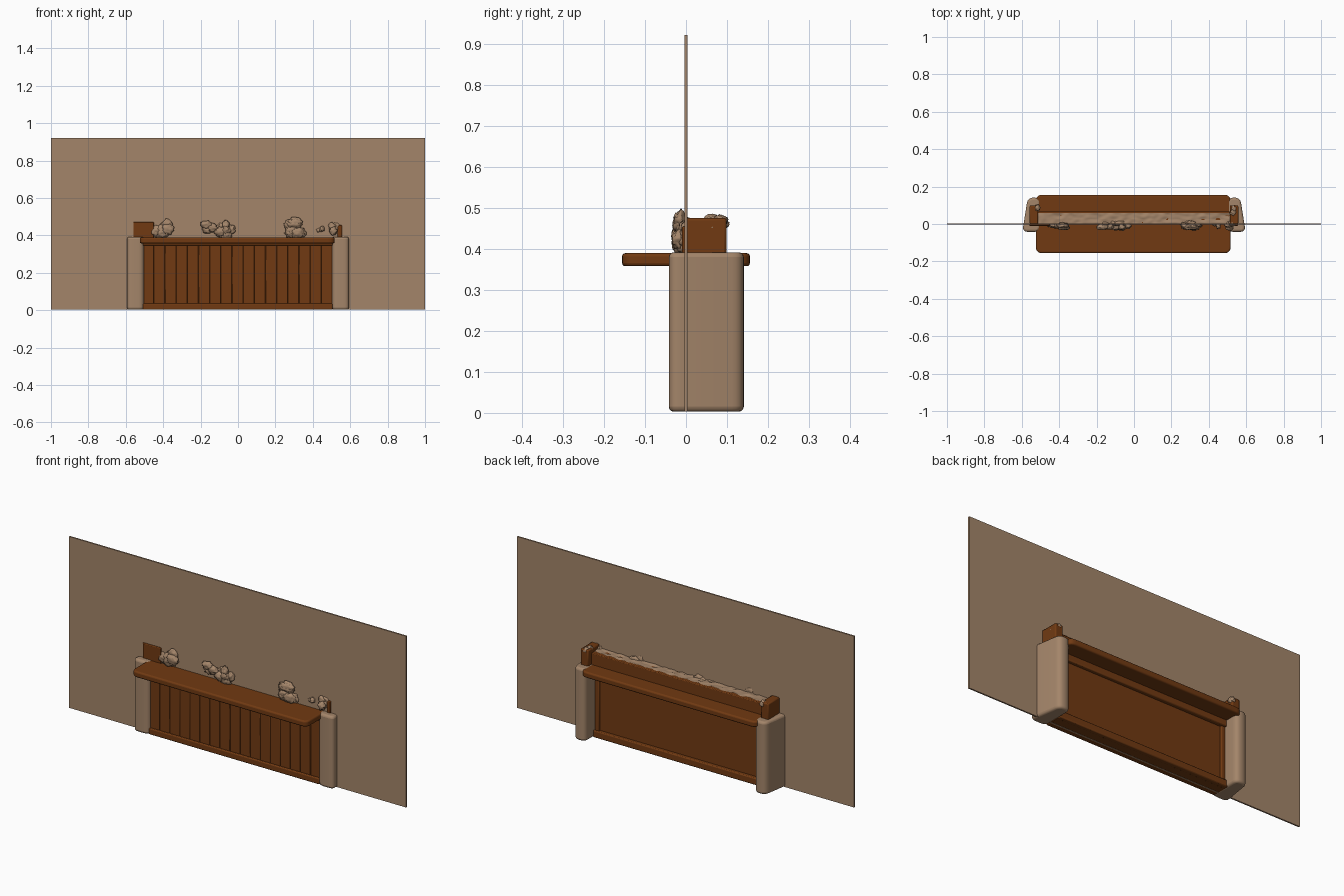
import bpy, bmesh, math, random
from mathutils import Vector, noise

if "Cube" in bpy.data.objects:
    bpy.data.objects.remove(bpy.data.objects["Cube"])

random.seed(4)


def material(name, col):
    m = bpy.data.materials.new(name)
    m.diffuse_color = (*col, 1)
    m.use_nodes = True
    m.node_tree.nodes["Principled BSDF"].inputs["Base Color"].default_value = m.diffuse_color
    return m


TAN = material("tan plaster", (0.37, 0.235, 0.143))
BROWN = material("brown wood", (0.165, 0.042, 0.006))


def finish(bm, name, mat, bevel=0.0, segments=2):
    bmesh.ops.recalc_face_normals(bm, faces=bm.faces)
    me = bpy.data.meshes.new(name)
    bm.to_mesh(me)
    bm.free()
    ob = bpy.data.objects.new(name, me)
    bpy.context.collection.objects.link(ob)
    me.materials.append(mat)
    bpy.context.view_layer.objects.active = ob
    ob.select_set(True)
    if bevel:
        md = ob.modifiers.new("bevel", 'BEVEL')
        md.width = bevel
        md.segments = segments
        md.limit_method = 'ANGLE'
        bpy.ops.object.shade_smooth_by_angle(angle=math.radians(40))
    ob.select_set(False)
    return ob


def box(name, x, y, z, mat, bevel=0.0):
    bm = bmesh.new()
    bmesh.ops.create_cube(bm, size=1)
    for v in bm.verts:
        v.co = Vector([a + (b - a) * (c + 0.5) for (a, b), c in zip((x, y, z), v.co)])
    return finish(bm, name, mat, bevel)


def rounded_prism(name, pts, radius, z0, z1, mat, bevel):
    """Extrude a polygon whose corners are rounded."""
    bm = bmesh.new()
    out = []
    n = len(pts)
    for i in range(n):
        p, a, b = (Vector(pts[j % n]) for j in (i, i - 1, i + 1))
        s = p + (a - p).normalized() * radius
        e = p + (b - p).normalized() * radius
        for k in range(6):
            t = k / 5
            out.append(s * (1 - t) ** 2 + p * 2 * t * (1 - t) + e * t * t)
    f = bm.faces.new([bm.verts.new((p.x, p.y, z0)) for p in out])
    r = bmesh.ops.extrude_face_region(bm, geom=[f])
    for v in r["geom"]:
        if isinstance(v, bmesh.types.BMVert):
            v.co.z = z1
    return finish(bm, name, mat, bevel, 3)


def lump(name, cx, cz, w, h, cy=-0.006, d=0.045, count=6):
    """Cluster of rough, noise-displaced pebbles."""
    bm = bmesh.new()
    for _ in range(count):
        r = bmesh.ops.create_icosphere(bm, subdivisions=3, radius=1)
        off = Vector([random.uniform(-0.5, 0.5) for _ in range(3)])
        for v in r["verts"]:
            k = 1 + 0.45 * noise.noise(v.co * 2.2 + off * 20)
            q = v.co * k * 0.5 + off * 0.95
            v.co = Vector((cx + q.x * w * 0.6, cy + q.y * d * 0.6, cz + q.z * h * 0.65))
    ob = finish(bm, name, TAN)
    ob.data.shade_smooth()


# Backdrop wall
box("wall", (-1, 1), (-0.004, 0.004), (0.003, 0.922), TAN)

# Rounded plaster pillars at both ends
for side, s in (("left", -1), ("right", 1)):
    foot = [(s * 0.502, -0.042), (s * 0.597, -0.042), (s * 0.568, 0.141), (s * 0.502, 0.141)]
    rounded_prism(side + "_pillar", foot, 0.03, 0.003, 0.392, TAN, 0.012)

# Planked front of the counter
N, X0, X1 = 17, -0.51, 0.505
step = (X1 - X0) / N
for i in range(N):
    box("front_plank", (X0 + i * step, X0 + (i + 1) * step),
        (-0.022, 0.0), (0.02, 0.37), BROWN, 0.003)
box("front_base_rail", (X0, X1), (-0.032, 0), (0.003, 0.036), BROWN, 0.005)
box("front_top_rail", (X0, X1), (-0.035, 0), (0.345, 0.37), BROWN, 0.005)

# Framed back of the counter
box("back_panel", (X0, X1), (0, 0.05), (0.004, 0.37), BROWN)
box("back_base_rail", (X0, X1), (0.045, 0.07), (0.003, 0.04), BROWN, 0.005)
box("back_top_rail", (X0, X1), (0.045, 0.07), (0.325, 0.37), BROWN, 0.005)
for x in (-0.505, 0.475):
    box("back_stile", (x, x + 0.025), (0.045, 0.06), (0.03, 0.34), BROWN, 0.004)

# Counter top with rounded corners
top = [(-0.525, -0.156), (0.517, -0.156), (0.517, 0.156), (-0.525, 0.156)]
rounded_prism("counter_top", top, 0.035, 0.358, 0.390, BROWN, 0.008)

# Raised shelf behind the wall with end blocks
box("shelf_bar", (-0.55, 0.55), (0, 0.068), (0.385, 0.452), BROWN, 0.004)
for s in (-1, 1):
    x = sorted((s * 0.512, s * 0.558))
    box("shelf_end_block", x, (0.0, 0.099), (0.385, 0.476), BROWN, 0.006)
    lump("shelf_end_crust", s * 0.53, 0.455, 0.05, 0.05, 0.075, 0.06)
box("left_front_cheek", (-0.56, -0.45), (-0.010, 0.0), (0.385, 0.472), BROWN, 0.004)
box("right_front_cheek", (0.532, 0.556), (-0.010, 0.0), (0.385, 0.455), BROWN, 0.004)

# Rough plaster crust on top of the shelf
bm = bmesh.new()
bmesh.ops.create_grid(bm, x_segments=120, y_segments=8, size=0.5)
for v in bm.verts:
    x, y = v.co.x * 1.08, 0.03 + v.co.y * 0.058
    z = 0.455 + 0.006 * noise.noise(Vector((x * 30, y * 60, 0)))
    v.co = Vector((x, y, z))
finish(bm, "shelf_crust", TAN).data.shade_smooth()

# Lumpy ornaments along the counter
for cx, cz, w, h, n in ((-0.405, 0.437, 0.105, 0.085, 7), (-0.145, 0.448, 0.10, 0.062, 6),
                        (-0.09, 0.425, 0.10, 0.075, 7), (-0.05, 0.445, 0.06, 0.07, 4),
                        (0.305, 0.440, 0.12, 0.088, 9), (0.44, 0.425, 0.04, 0.04, 3),
                        (0.51, 0.435, 0.065, 0.065, 5)):
    lump("ornament", cx, cz, w, h, -0.008, 0.05, n)
